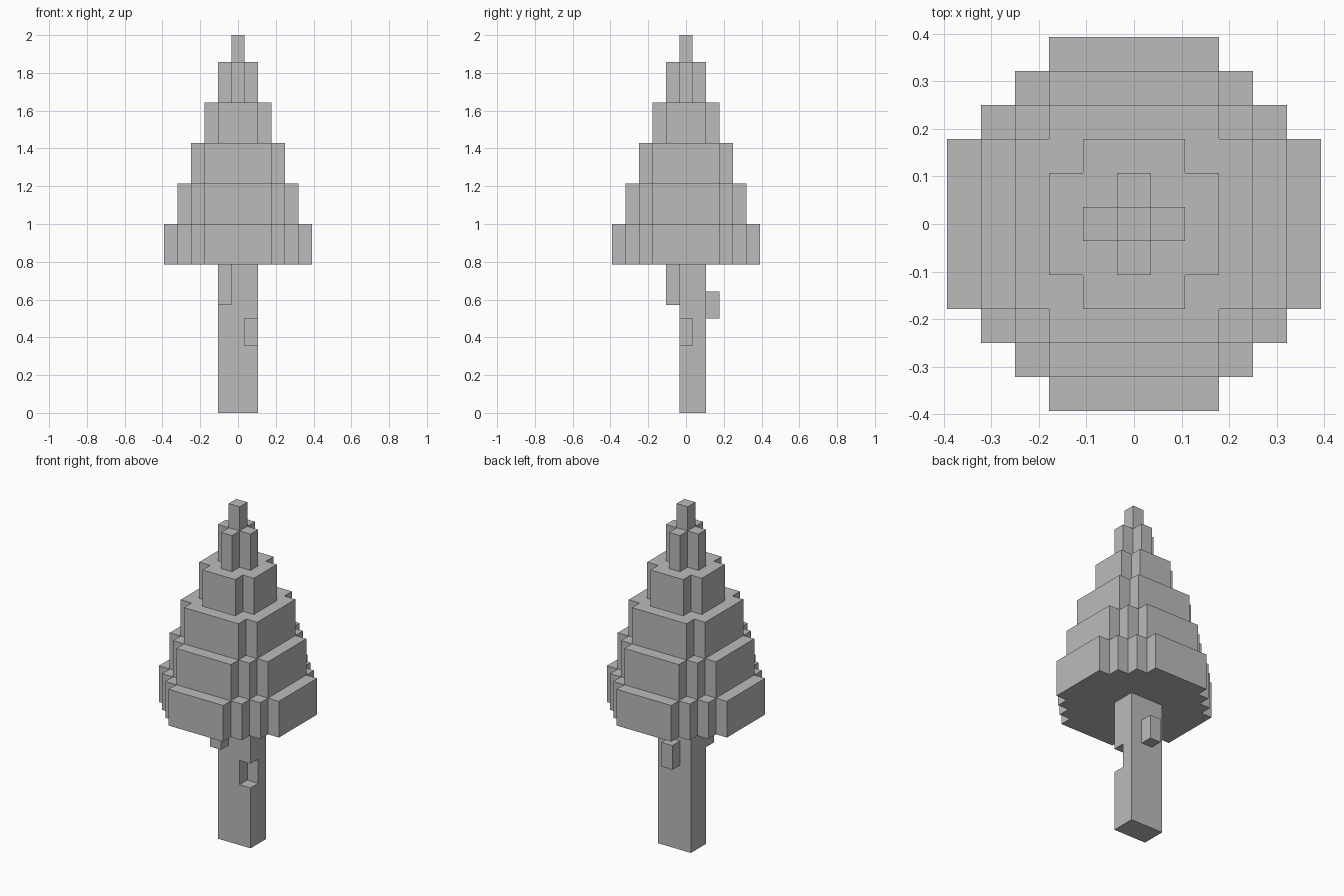
import bpy
import bmesh

UNIT = 1 / 14  # edge of one block

default_cube = bpy.data.objects.get("Cube")
if default_cube:
    bpy.data.objects.remove(default_cube, do_unlink=True)

grey = bpy.data.materials.new("plain grey")
grey.use_nodes = True
grey.diffuse_color = (0.5, 0.5, 0.5, 1)
grey.node_tree.nodes["Principled BSDF"].inputs["Base Color"].default_value = grey.diffuse_color


def prism(name, outline, bottom, top):
    """Extrude an outline upwards; all sizes are in blocks."""
    bm = bmesh.new()
    base = bm.faces.new([bm.verts.new((x * UNIT, y * UNIT, bottom * UNIT)) for x, y in outline])
    side = bmesh.ops.extrude_face_region(bm, geom=[base], use_keep_orig=True)
    raised = [v for v in side["geom"] if isinstance(v, bmesh.types.BMVert)]
    bmesh.ops.translate(bm, verts=raised, vec=(0, 0, (top - bottom) * UNIT))
    bmesh.ops.recalc_face_normals(bm, faces=bm.faces)
    mesh = bpy.data.meshes.new(name)
    bm.to_mesh(mesh)
    bm.free()
    mesh.materials.append(grey)
    obj = bpy.data.objects.new(name, mesh)
    bpy.context.collection.objects.link(obj)
    return obj


def block(name, x0, x1, y0, y1, z0, z1):
    return prism(name, [(x0, y0), (x1, y0), (x1, y1), (x0, y1)], z0, z1)


def stepped_outline(reach, flat):
    """Square-symmetric outline with corners cut in one-block stairs."""
    x, y = reach, flat
    corner = [(x, y)]
    while x > flat:
        x -= 1
        corner += [(x, y), (x, y + 1)]
        y += 1
    outline = []
    for _ in range(4):
        outline += corner
        corner = [(-b, a) for a, b in corner]
    return outline


# Foliage tiers: reach, half width of the flat side, bottom, top
tiers = [
    (5.5, 2.5, 11, 14),
    (4.5, 2.5, 14, 17),
    (3.5, 2.5, 17, 20),
    (2.5, 1.5, 20, 23),
    (1.5, 0.5, 23, 26),
    (0.5, 0.5, 26, 28),
]
for number, (reach, flat, bottom, top) in enumerate(tiers, 1):
    prism(f"foliage_tier_{number}", stepped_outline(reach, flat), bottom, top)

# Trunk with a hollow in its front left corner
trunk = block("trunk", -1.5, 1.5, -0.5, 1.5, 0, 11)
cutter = block("hollow_cutter", 0.5, 2.5, -1.5, 0.5, 5, 7)
cutter.hide_render = True
hollow = trunk.modifiers.new("hollow", "BOOLEAN")
hollow.operation = "DIFFERENCE"
hollow.solver = "EXACT"
hollow.object = cutter
bpy.context.view_layer.objects.active = trunk
bpy.ops.object.modifier_apply(modifier=hollow.name)
bpy.data.objects.remove(cutter, do_unlink=True)

# Branch stubs
block("front_branch_stub", -1.5, -0.5, -1.5, -0.5, 8, 11)
block("back_branch_stub", -0.5, 0.5, 1.5, 2.5, 7, 9)
